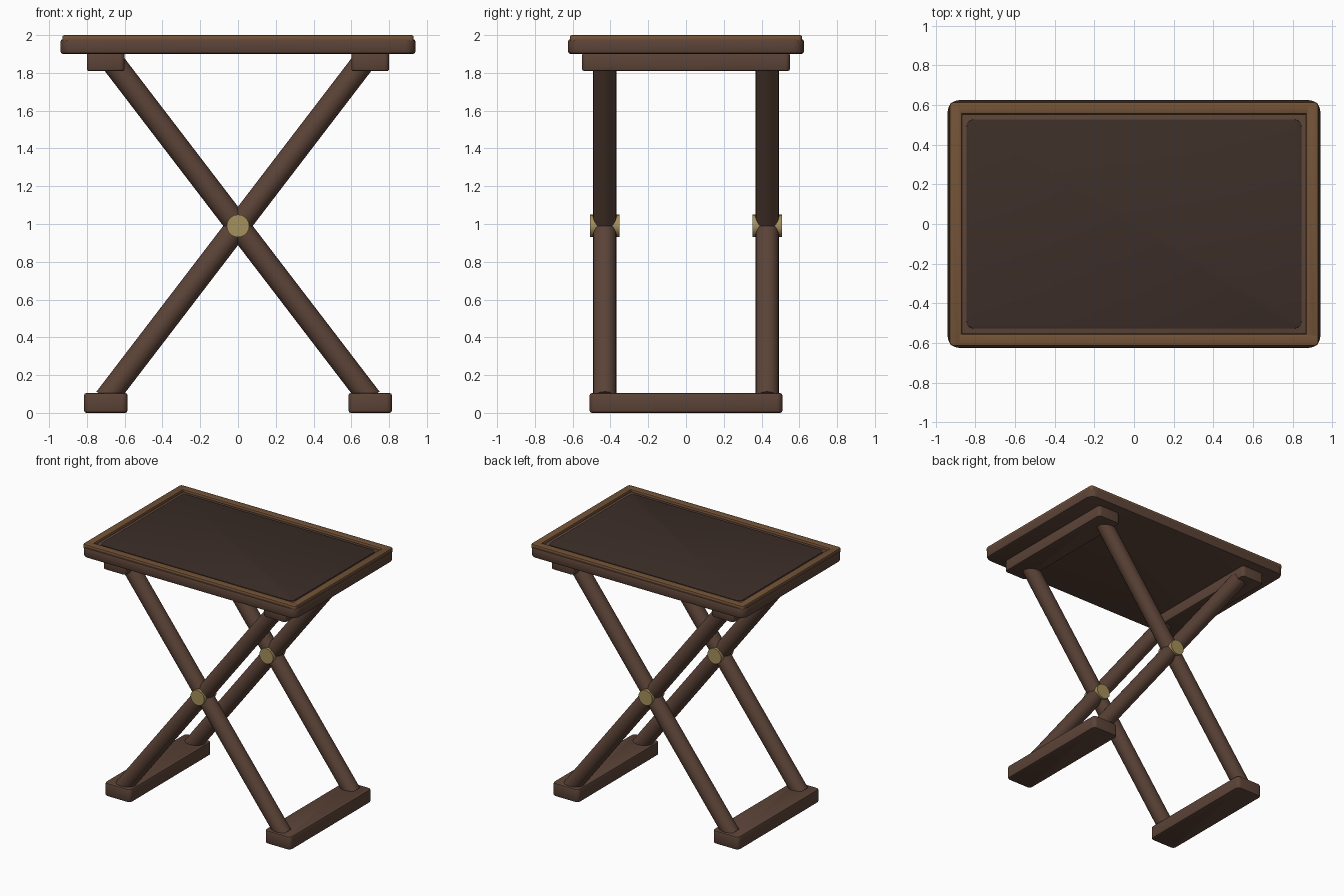
import bpy, bmesh
from mathutils import Vector

if "Cube" in bpy.data.objects:
    bpy.data.objects.remove(bpy.data.objects["Cube"])


def material(name, rgb):
    m = bpy.data.materials.new(name)
    m.diffuse_color = (*rgb, 1)
    m.use_nodes = True
    m.node_tree.nodes["Principled BSDF"].inputs["Base Color"].default_value = m.diffuse_color
    return m


WOOD = material("dark_wood", (0.105, 0.056, 0.038))
TRIM = material("trim_wood", (0.17, 0.085, 0.038))
PANEL = material("inlay", (0.045, 0.027, 0.021))
BRASS = material("brass", (0.38, 0.28, 0.11))


def finish(bm, name, mat):
    me = bpy.data.meshes.new(name)
    bm.to_mesh(me)
    bm.free()
    ob = bpy.data.objects.new(name, me)
    bpy.context.collection.objects.link(ob)
    me.materials.append(mat)
    bpy.ops.object.select_all(action='DESELECT')
    ob.select_set(True)
    bpy.context.view_layer.objects.active = ob
    bpy.ops.object.shade_smooth_by_angle(angle=0.6)
    return ob


def slab(name, x, y, z, mat, corner, edge):
    """Box from (min, max) ranges: rounded upright corners, softened rims."""
    bm = bmesh.new()
    bmesh.ops.create_cube(bm, size=1)
    for v in bm.verts:
        v.co = [lo + (hi - lo) * (c + 0.5) for c, (lo, hi) in zip(v.co, (x, y, z))]
    upright = [e for e in bm.edges if abs(e.verts[0].co.z - e.verts[1].co.z) > 1e-5]
    bmesh.ops.bevel(bm, geom=upright, offset=corner, segments=4, profile=0.5, affect='EDGES')
    rims = [e for e in bm.edges if abs(e.verts[0].co.z - e.verts[1].co.z) < 1e-5]
    bmesh.ops.bevel(bm, geom=rims, offset=edge, segments=2, profile=0.5, affect='EDGES')
    return finish(bm, name, mat)


def rod(name, a, b, radius, sides, mat):
    a, b = Vector(a), Vector(b)
    bm = bmesh.new()
    bmesh.ops.create_cone(bm, cap_ends=True, segments=sides, radius1=radius,
                          radius2=radius, depth=(b - a).length)
    turn = (b - a).to_track_quat('Z', 'Y')
    for v in bm.verts:
        v.co = turn @ v.co + (a + b) / 2
    return finish(bm, name, mat)


# Tabletop board and dark inlay
slab("tabletop", (-0.94, 0.94), (-0.625, 0.625), (1.90, 1.98), WOOD, 0.06, 0.015)
slab("inlay_panel", (-0.845, 0.845), (-0.528, 0.528), (1.96, 1.985), PANEL, 0.04, 0.004)

for s, side in ((-1, "left"), (1, "right")):
    # Raised trim strips around the top
    xs = sorted((s * 0.868, s * 0.93))
    slab(f"trim_{side}", xs, (-0.615, 0.615), (1.96, 2.0), TRIM, 0.02, 0.01)
    ys = sorted((s * 0.553, s * 0.615))
    slab(f"trim_{'front' if s < 0 else 'back'}", (-0.93, 0.93), ys, (1.96, 2.0), TRIM, 0.02, 0.01)
    # Cleat under the top and foot on the floor
    slab(f"cleat_{side}", sorted((s * 0.60, s * 0.80)), (-0.55, 0.55), (1.81, 1.905), WOOD, 0.025, 0.01)
    slab(f"foot_{side}", sorted((s * 0.585, s * 0.815)), (-0.51, 0.51), (0, 0.105), WOOD, 0.03, 0.012)

# Crossed legs and brass pivots, front and back
for s, side in ((-1, "front"), (1, "back")):
    y = s * 0.43
    for d, lean in ((-1, "left"), (1, "right")):
        rod(f"{side}_leg_{lean}", (d * 0.70, y, 0.075), (-d * 0.70, y, 1.905), 0.062, 20, WOOD)
    rod(f"{side}_pivot", (0, y - 0.077, 0.99), (0, y + 0.077, 0.99), 0.06, 20, BRASS)
